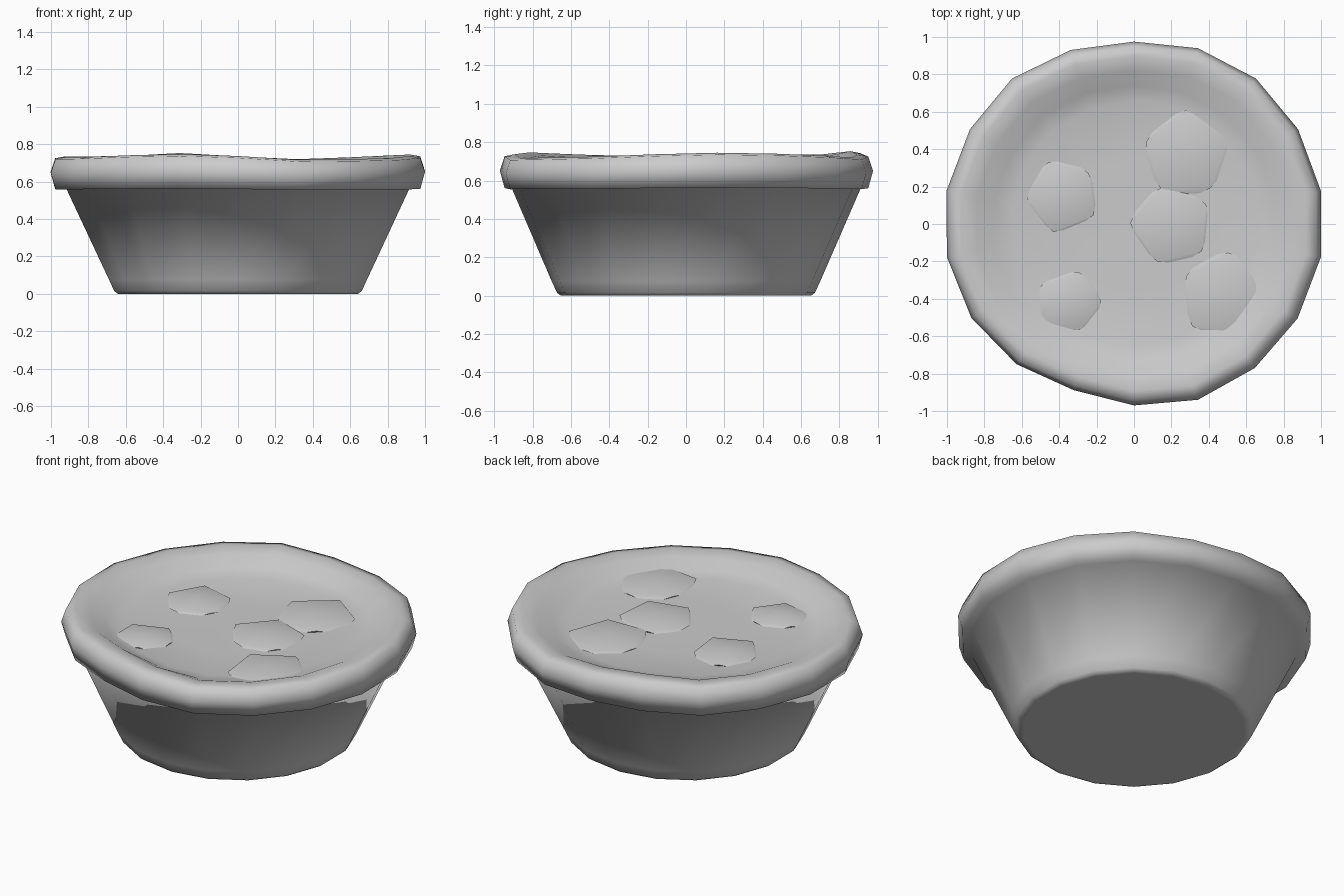
import bpy, bmesh, math, random
from mathutils import Vector, Matrix

random.seed(4)
cube = bpy.data.objects.get("Cube")
if cube:
    bpy.data.objects.remove(cube, do_unlink=True)

mat = bpy.data.materials.new("plain grey")
mat.use_nodes = True
grey = (0.6, 0.6, 0.6, 1)
mat.diffuse_color = grey
mat.node_tree.nodes["Principled BSDF"].inputs["Base Color"].default_value = grey

SIDES = 18
# hand-shaped irregularity of the rim, one value per side from 10 degrees on
WIDTH = [1.015, 1.013, 1.015, 1.0, .975, .99, 1.015, 1.013, 1.018,
         1.016, 1.004, .978, .945, .97, 1.0, 1.005, 1.01, 1.015]
RISE = [.01, .005, -.005, -.015, 0, .018, .002, 0, 0,
        -.004, -.003, .006, .012, .002, -.018, -.015, -.01, .002]


def finish(name, bm, angle):
    bmesh.ops.recalc_face_normals(bm, faces=bm.faces)
    mesh = bpy.data.meshes.new(name)
    bm.to_mesh(mesh)
    bm.free()
    mesh.materials.append(mat)
    obj = bpy.data.objects.new(name, mesh)
    bpy.context.collection.objects.link(obj)
    bpy.ops.object.select_all(action="DESELECT")
    obj.select_set(True)
    bpy.context.view_layer.objects.active = obj
    bpy.ops.object.shade_smooth_by_angle(angle=math.radians(angle))


def lathe(name, profile, angle):
    """Closed turned shape; rows: radius, height, share of width wobble, share of rise."""
    bm = bmesh.new()
    rings = []
    for r, z, wide, rise in profile:
        ring = []
        for i in range(SIDES):
            a = math.radians(10 + 20 * i)
            rad = r * (1 + (WIDTH[i] - 1) * wide)
            ring.append(bm.verts.new((rad * math.cos(a), rad * math.sin(a), z + RISE[i] * rise)))
        rings.append(ring)
    for low, high in zip(rings, rings[1:]):
        for i in range(SIDES):
            j = (i + 1) % SIDES
            bm.faces.new((low[i], low[j], high[j], high[i]))
    bm.faces.new(rings[0])
    bm.faces.new(rings[-1])
    finish(name, bm, angle)


# tapered dish, rolled crust rim and sunken filling in one smooth skin
lathe("pie_dish_and_crust", [
    (.63, 0, 0, 0), (.652, 0, 0, 0), (.672, .015, 0, 0), (.70, .075, 0, 0),
    (.925, .565, .5, .2), (.975, .56, 1, .3), (1.0, .65, 1, .7), (.975, .725, 1, 1),
    (.92, .735, 1, 1), (.84, .718, .9, 1), (.75, .675, .6, .6), (.66, .655, .2, .2),
    (.35, .65, 0, 0)], 120)

# flattened lumps half sunk in the filling: x, y, half width, half depth
LUMPS = [(-.385, .15, .21, .21), (.28, .37, .24, .25), (.20, -.01, .23, .23),
         (-.35, -.42, .20, .18), (.47, -.38, .24, .25)]
for n, (x, y, w, d) in enumerate(LUMPS, 1):
    bm = bmesh.new()
    bmesh.ops.create_icosphere(bm, subdivisions=1, radius=1,
                               matrix=Matrix.Rotation(random.uniform(0, 3), 4, "Z"))
    for v in bm.verts:
        k = random.uniform(.96, 1.08)
        v.co = Vector((x + v.co.x * w * k, y + v.co.y * d * k, .649 + v.co.z * .036))
    finish(f"filling_lump_{n}", bm, 60)
